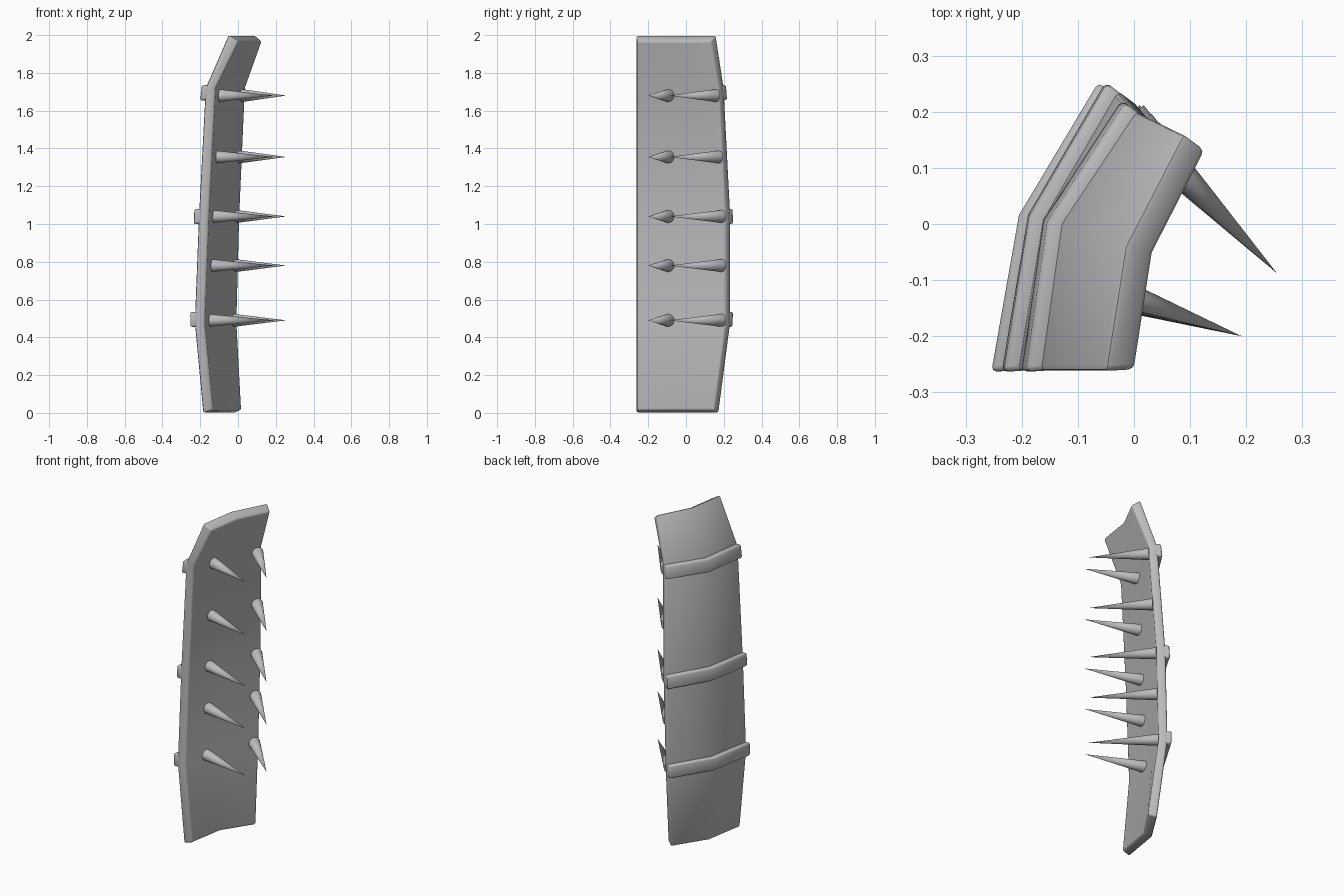
import bpy, bmesh, math
from mathutils import Vector

cube = bpy.data.objects.get("Cube")
if cube:
    bpy.data.objects.remove(cube)

metal = bpy.data.materials.new("grey metal")
metal.use_nodes = True
GREY = (0.5, 0.5, 0.5, 1)
metal.diffuse_color = GREY
metal.node_tree.nodes["Principled BSDF"].inputs["Base Color"].default_value = GREY

# Outer face of the panel: height, then front, bend and back points (x, y)
SECTIONS = [
    (0.00, (-0.185, -0.262), (-0.145, -0.02), (-0.02, 0.175)),
    (0.48, (-0.230, -0.262), (-0.182, 0.01), (-0.045, 0.238)),
    (1.04, (-0.208, -0.262), (-0.163, 0.01), (-0.03, 0.238)),
    (1.72, (-0.172, -0.262), (-0.135, 0.00), (0.00, 0.203)),
    (2.00, (-0.050, -0.262), (-0.015, -0.04), (0.088, 0.160)),
]
INWARD = [Vector((0.053, 0.003)), Vector((0.05, -0.012)), Vector((0.04, -0.03))]


def outer_points(z):
    """Front, bend and back points of the outer face at a height."""
    for low, high in zip(SECTIONS, SECTIONS[1:]):
        if z <= high[0]:
            t = (z - low[0]) / (high[0] - low[0])
            return [Vector(a).lerp(Vector(b), t) for a, b in zip(low[1:], high[1:])]


def ring(z, outset, inset, inner_z):
    """Closed strip section: outer points forward, inner points backward."""
    points = outer_points(z)
    outer = [(*(p - d * outset), z) for p, d in zip(points, INWARD)]
    inner = [(*(p + d * inset), inner_z) for p, d in zip(points, INWARD)]
    return outer + inner[::-1]


def finish(obj, angle):
    obj.data.materials.append(metal)
    bpy.ops.object.select_all(action='DESELECT')
    obj.select_set(True)
    bpy.context.view_layer.objects.active = obj
    bpy.ops.object.shade_smooth_by_angle(angle=math.radians(angle))


def loft(name, rings, bevel):
    bm = bmesh.new()
    rows = [[bm.verts.new(p) for p in r] for r in rings]
    n = len(rows[0])
    for a, b in zip(rows, rows[1:]):
        for i in range(n):
            j = (i + 1) % n
            bm.faces.new((a[i], a[j], b[j], b[i]))
    for row in (rows[0], rows[-1]):
        for k in range(n // 2 - 1):
            bm.faces.new((row[k], row[k + 1], row[n - 2 - k], row[n - 1 - k]))
    bmesh.ops.recalc_face_normals(bm, faces=bm.faces)
    # Soften only the sharp rim edges
    rim = [e for e in bm.edges if e.calc_face_angle() > math.radians(45)]
    bmesh.ops.bevel(bm, geom=rim, offset=bevel, segments=2, profile=0.5,
                    affect='EDGES', clamp_overlap=True)
    mesh = bpy.data.meshes.new(name)
    bm.to_mesh(mesh)
    bm.free()
    obj = bpy.data.objects.new(name, mesh)
    bpy.context.collection.objects.link(obj)
    finish(obj, 50)


# Curved panel, its end cuts tilted with the surface
rings = []
for z, *_ in SECTIONS:
    inner_z = {0.0: 0.015, 2.0: 1.967}.get(z, z)
    rings.append(ring(z, 0, 1, inner_z))
loft("panel", rings, 0.01)

# Reinforcing bands across the outer face
for name, z in (("lower_band", 0.495), ("middle_band", 1.04), ("upper_band", 1.695)):
    loft(name, [ring(h, 0.5, 0.3, h) for h in (z - 0.04, z + 0.04)], 0.01)


def spike(name, base, tip):
    base, tip = Vector(base), Vector(tip)
    axis = tip - base
    bpy.ops.mesh.primitive_cone_add(
        vertices=20, radius1=0.034, radius2=0, depth=axis.length,
        location=(base + tip) / 2, rotation=axis.to_track_quat('Z', 'Y').to_euler())
    obj = bpy.context.object
    obj.name = obj.data.name = name
    finish(obj, 50)


# Two columns of spikes on the inner face
for i, z in enumerate((0.49, 0.78, 1.04, 1.355, 1.68), 1):
    front, bend, back = outer_points(z)
    root = front.lerp(bend, 0.62) + INWARD[0] * 0.9
    spike(f"front_spike_{i}", (root.x, -0.095, z), (0.192, -0.2, z))
    root = bend.lerp(back, 0.9) + INWARD[2] * 0.9
    spike(f"back_spike_{i}", (root.x, root.y, z), (0.255, -0.088, z))
